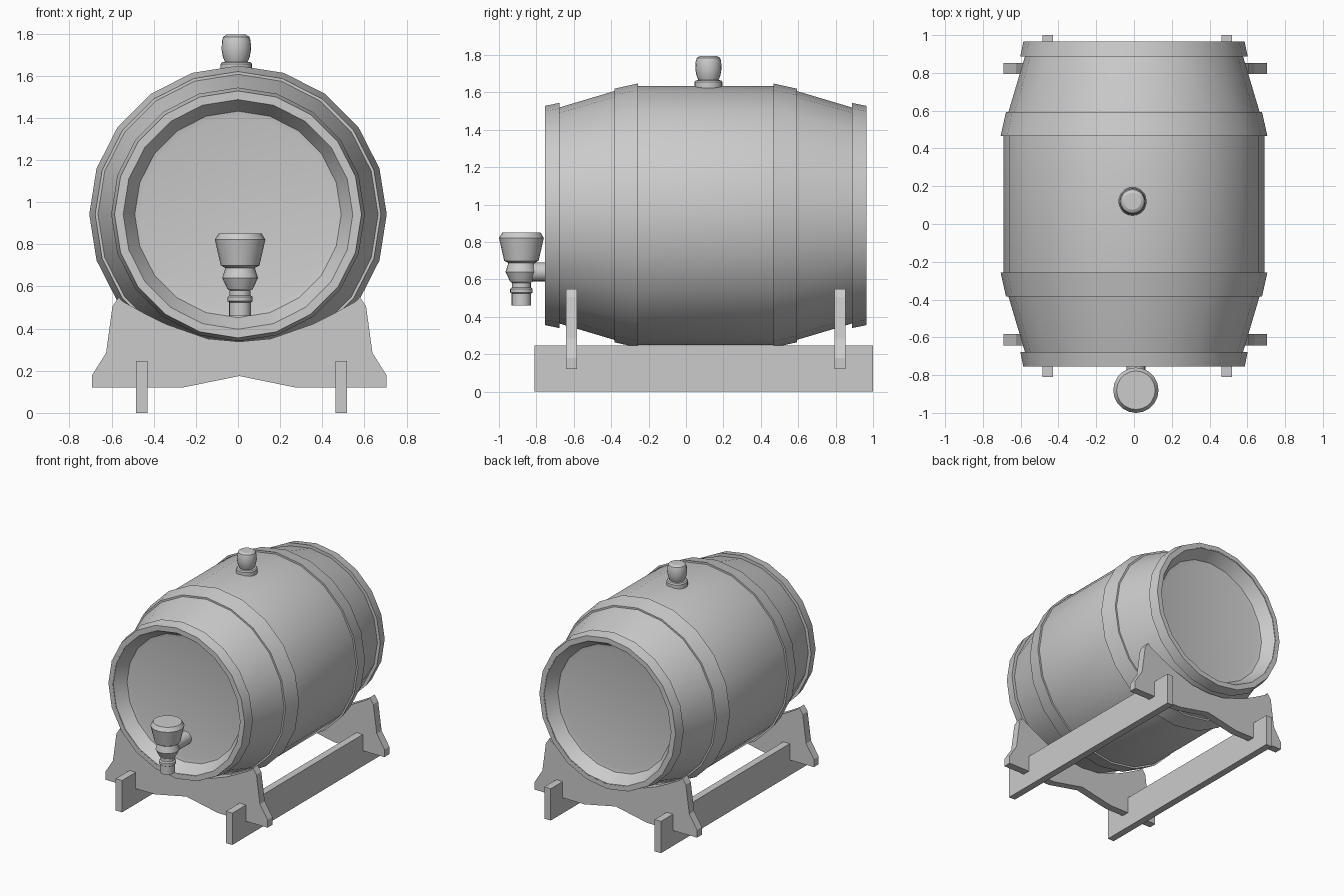
import bpy, bmesh
from math import cos, sin, pi, radians

if "Cube" in bpy.data.objects:
    bpy.data.objects.remove(bpy.data.objects["Cube"])


def finish(name, bm, smooth):
    bmesh.ops.recalc_face_normals(bm, faces=bm.faces)
    me = bpy.data.meshes.new(name)
    bm.to_mesh(me)
    bm.free()
    ob = bpy.data.objects.new(name, me)
    bpy.context.collection.objects.link(ob)
    if smooth:
        bpy.ops.object.select_all(action='DESELECT')
        bpy.context.view_layer.objects.active = ob
        ob.select_set(True)
        bpy.ops.object.shade_smooth_by_angle(angle=radians(30))
    return ob


def lathe(name, profile, centre, axis='Z', sides=20, closed=False):
    """Revolve (radius, height) points; open profiles get capped ends."""
    bm = bmesh.new()
    cx, cy, cz = centre
    rings = []
    for r, h in profile:
        ring = []
        for i in range(sides):
            a, b = r * cos(2 * pi * i / sides), r * sin(2 * pi * i / sides)
            p = (cx + a, cy + b, cz + h) if axis == 'Z' else (cx + a, cy + h, cz + b)
            ring.append(bm.verts.new(p))
        rings.append(ring)
    pairs = list(zip(rings, rings[1:]))
    if closed:
        pairs.append((rings[-1], rings[0]))
    else:
        bm.faces.new(rings[0])
        bm.faces.new(rings[-1])
    for a, b in pairs:
        for i in range(sides):
            j = (i + 1) % sides
            bm.faces.new((a[i], a[j], b[j], b[i]))
    return finish(name, bm, True)


def slab(name, outline, y0, y1):
    """Extrude an (x, z) outline along y."""
    bm = bmesh.new()
    face = bm.faces.new([bm.verts.new((x, y0, z)) for x, z in outline])
    out = bmesh.ops.extrude_face_region(bm, geom=[face])['geom']
    verts = [g for g in out if isinstance(g, bmesh.types.BMVert)]
    bmesh.ops.translate(bm, verts=verts, vec=(0, y1 - y0, 0))
    return finish(name, bm, False)


# Barrel body with recessed heads
C = (0, 0.105, 0.942)
half = [(0.46, 0.762), (0.49, 0.768), (0.545, 0.858), (0.555, 0.858),
        (0.665, 0.488), (0.692, 0.362)]
lathe("barrel_body", [(r, -h) for r, h in half] + half[::-1], C, 'Y')

# Hoops, mirrored front to back
end_hoop = [(0.55, 0.86), (0.586, 0.86), (0.602, 0.782), (0.57, 0.782)]
mid_hoop = [(0.655, 0.488), (0.678, 0.488), (0.706, 0.362), (0.68, 0.362)]
for s, side in ((-1, "front"), (1, "back")):
    for kind, prof in (("end_hoop", end_hoop), ("middle_hoop", mid_hoop)):
        lathe(f"{side}_{kind}", [(r, s * h) for r, h in prof], C, 'Y', closed=True)

# Bung on top
lathe("bung", [(0.075, 1.60), (0.075, 1.655), (0.068, 1.664), (0.054, 1.666),
               (0.064, 1.69), (0.07, 1.725), (0.068, 1.765), (0.062, 1.785),
               (0.045, 1.795)], (-0.008, 0.12, 0))

# Tap: handle, valve and spout in one turned piece, plus its pipe
lathe("tap", [(0.052, 0.46), (0.052, 0.525), (0.06, 0.53), (0.06, 0.55),
              (0.05, 0.558), (0.05, 0.582), (0.06, 0.588), (0.085, 0.64),
              (0.07, 0.688), (0.092, 0.7), (0.12, 0.822), (0.102, 0.852)],
      (0.01, -0.88, 0))
lathe("tap_pipe", [(0.05, -0.88), (0.05, -0.65)], (0.01, 0, 0.64), 'Y')

# Stand: two curved cradles across, two rails lengthwise
side = [(0.27, 0.12), (0.698, 0.12), (0.698, 0.18), (0.632, 0.285),
        (0.602, 0.505), (0.572, 0.55), (0.555, 0.53), (0.45, 0.472),
        (0.345, 0.42), (0.15, 0.352)]
outline = ([(0, 0.175)] + side + [(0, 0.338)] + [(-x, z) for x, z in side[::-1]])
outline = [(x + 0.006, z) for x, z in outline]
for name, y in (("front_cradle", -0.642), ("back_cradle", 0.793)):
    slab(name, outline, y, y + 0.06)
for name, x in (("left_rail", -0.485), ("right_rail", 0.463)):
    slab(name, [(x, 0), (x + 0.055, 0), (x + 0.055, 0.247), (x, 0.247)], -0.81, 1.0)
